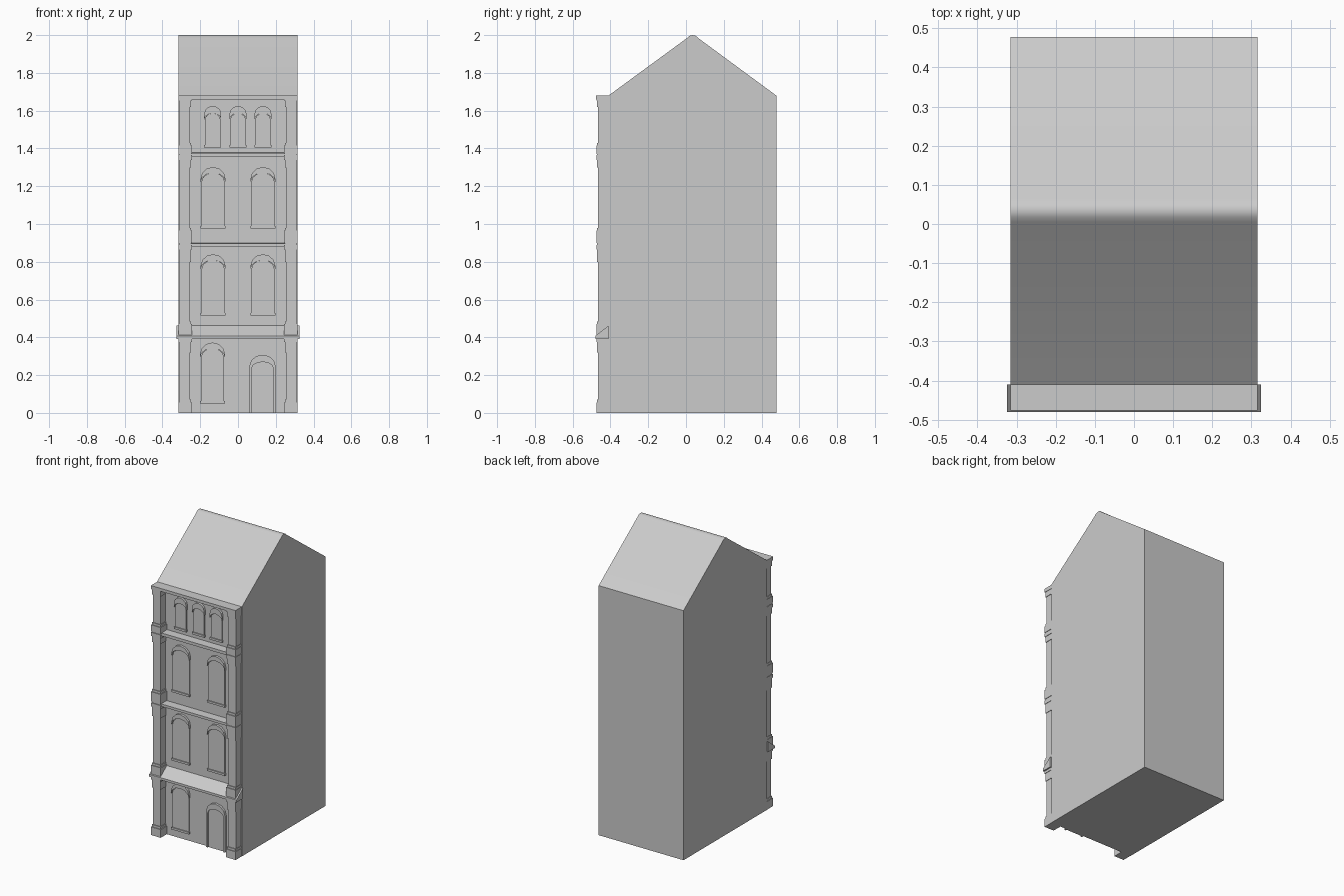
import bpy, bmesh, math

if "Cube" in bpy.data.objects:
    bpy.data.objects.remove(bpy.data.objects["Cube"])

WALL = -0.41   # facade plane


def prism(name, pts, a, b, axis):
    """Extrude a 2D outline: axis 'x' takes (y, z) points, axis 'y' takes (x, z)."""
    bm = bmesh.new()
    put = (lambda p, t: (t, p[0], p[1])) if axis == 'x' else (lambda p, t: (p[0], t, p[1]))
    v0 = [bm.verts.new(put(p, a)) for p in pts]
    v1 = [bm.verts.new(put(p, b)) for p in pts]
    bm.faces.new(v0)
    bm.faces.new(v1[::-1])
    n = len(pts)
    for i in range(n):
        bm.faces.new((v0[i], v1[i], v1[(i + 1) % n], v0[(i + 1) % n]))
    bmesh.ops.recalc_face_normals(bm, faces=bm.faces)
    me = bpy.data.meshes.new(name)
    bm.to_mesh(me)
    bm.free()
    ob = bpy.data.objects.new(name, me)
    bpy.context.collection.objects.link(ob)
    return ob


def box(name, x0, x1, y0, y1, z0, z1):
    return prism(name, [(x0, z0), (x1, z0), (x1, z1), (x0, z1)], y0, y1, 'y')


def arc(cx, r, spring, rise, n=6):
    """Faceted arch from left to right."""
    return [(cx - r * math.cos(math.pi * i / n), spring + rise * math.sin(math.pi * i / n))
            for i in range(n + 1)]


def window(cx, r, z0, top, drop):
    rise = r * 0.95
    spring = top - rise
    # arched panel standing slightly proud of the wall
    low = arc(cx, r - 0.004, spring - drop, rise * 0.8)
    prism("window_panel", [(cx - r + 0.004, z0)] + low + [(cx + r - 0.004, z0)],
          WALL - 0.008, WALL + 0.01, 'y')
    # arched hood above it
    prism("window_hood", arc(cx, r, spring, rise) + arc(cx, r, spring - drop, rise * 0.8)[::-1],
          WALL - 0.015, WALL + 0.01, 'y')
    # sill
    box("window_sill", cx - r, cx + r, WALL - 0.015, WALL + 0.01, z0, z0 + 0.014)


# House body with gable roof and softly rounded ridge
ridge = [(0.065, 1.984), (0.052, 1.996), (0.035, 2.0), (0.018, 1.996), (0.005, 1.984)]
body = prism("house_body", [(WALL, 0), (0.478, 0), (0.478, 1.68)] + ridge + [(WALL, 1.68)],
             -0.316, 0.316, 'x')
bpy.context.view_layer.objects.active = body
body.select_set(True)
bpy.ops.object.shade_smooth_by_angle(angle=math.radians(30))
body.select_set(False)

# Corner pilasters: shafts, bases and capitals, one per storey
storeys = [(0.0, 0.40), (0.41, 0.89), (0.90, 1.365), (1.37, 1.68)]
blocks = {0: (0.07, 0.32), 1: (0.485, 0.80), 2: (0.98, 1.30), 3: (1.43, 1.62)}
for s in (-1, 1):
    def block(name, inset, z0, z1):
        a, b = sorted((s * (0.243 + inset), s * (0.315 - inset * 0.6)))
        box(name, a, b, -0.475 + inset, WALL + 0.01, z0, z1)
    for i, (z0, z1) in enumerate(storeys):
        zb, zc = blocks[i]
        block("pilaster_shaft", 0.01, zb - 0.01, zc + 0.01)
        block("pilaster_base", 0.0, z0, zb - 0.015)
        block("pilaster_base_moulding", 0.005, zb - 0.015, zb)
        block("pilaster_capital", 0.005, zc, z1 - 0.025)
        block("pilaster_capital_lip", 0.0, z1 - 0.025, z1)
    for z0, z1 in ((0.40, 0.41), (0.89, 0.90), (1.365, 1.37)):
        block("pilaster_joint", 0.005, z0, z1)

# Floor ledges between pilasters
for z0, z1 in ((0.88, 0.90), (1.355, 1.378)):
    prism("floor_ledge", [(WALL + 0.01, z0), (-0.465, z0), (-0.465, z1 - 0.003), (WALL + 0.01, z1)],
          -0.25, 0.25, 'x')

# Top cornice
box("top_cornice", -0.315, 0.315, -0.477, WALL + 0.01, 1.66, 1.68)

# Sloping canopy over the ground floor
prism("canopy", [(WALL, 0.392), (-0.48, 0.392), (-0.48, 0.408), (WALL, 0.462)],
      -0.325, 0.325, 'x')

# Windows
window(-0.135, 0.066, 0.05, 0.373, 0.018)
for z0, top in ((0.515, 0.84), (0.975, 1.302)):
    for cx in (-0.132, 0.132):
        window(cx, 0.066, z0, top, 0.018)
for cx in (-0.134, 0, 0.132):
    window(cx, 0.045, 1.405, 1.625, 0.03)

# Entrance door: arched surround and inset leaf
outer = [(0.06, 0)] + arc(0.13, 0.07, 0.245, 0.063) + [(0.2, 0)]
inner = [(0.07, 0)] + arc(0.13, 0.058, 0.235, 0.035) + [(0.188, 0)]
inner[0] = (0.072, 0)
prism("door_surround", outer + inner[::-1], WALL - 0.015, WALL + 0.01, 'y')
prism("door_leaf", inner, WALL - 0.006, WALL + 0.01, 'y')
